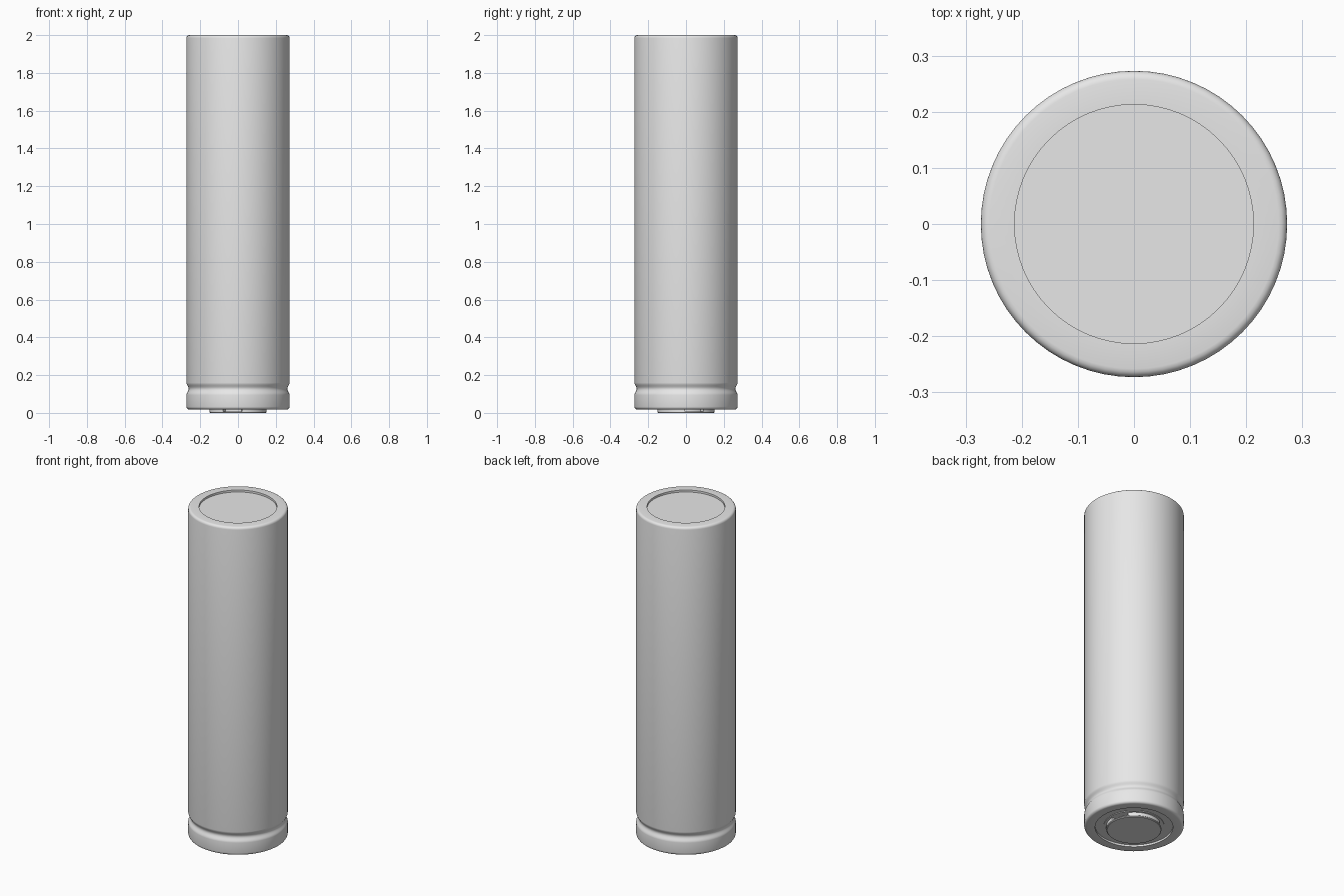
import bpy
import bmesh
from math import cos, sin, pi, radians

SEGMENTS = 64

cube = bpy.data.objects.get("Cube")
if cube:
    bpy.data.objects.remove(cube, do_unlink=True)

metal = bpy.data.materials.new("plain grey")
metal.use_nodes = True
metal.diffuse_color = (0.8, 0.8, 0.8, 1)
metal.node_tree.nodes["Principled BSDF"].inputs["Base Color"].default_value = (0.8, 0.8, 0.8, 1)


def finish(name, bm):
    bmesh.ops.recalc_face_normals(bm, faces=bm.faces)
    mesh = bpy.data.meshes.new(name)
    bm.to_mesh(mesh)
    bm.free()
    mesh.materials.append(metal)
    obj = bpy.data.objects.new(name, mesh)
    bpy.context.collection.objects.link(obj)
    bpy.ops.object.select_all(action="DESELECT")
    obj.select_set(True)
    bpy.context.view_layer.objects.active = obj
    bpy.ops.object.shade_smooth_by_angle(angle=radians(35))
    return obj


def lathe(name, profile):
    """Revolve (radius, z) points about the z axis."""
    bm = bmesh.new()
    verts = [bm.verts.new((r, 0, z)) for r, z in profile]
    edges = [bm.edges.new(pair) for pair in zip(verts, verts[1:])]
    bmesh.ops.spin(bm, geom=verts + edges, axis=(0, 0, 1), cent=(0, 0, 0),
                   angle=2 * pi, steps=SEGMENTS)
    bmesh.ops.remove_doubles(bm, verts=bm.verts, dist=0.0001)
    return finish(name, bm)


def sector(name, inner, outer, low, high, start, end, steps=14):
    """Solid ring segment between two angles."""
    bm = bmesh.new()
    angles = [start + (end - start) * i / steps for i in range(steps + 1)]
    outline = [(outer, a) for a in angles] + [(inner, a) for a in reversed(angles)]
    face = bm.faces.new([bm.verts.new((r * cos(a), r * sin(a), low)) for r, a in outline])
    grown = bmesh.ops.extrude_face_region(bm, geom=[face], use_keep_orig=True)["geom"]
    bmesh.ops.translate(bm, vec=(0, 0, high - low),
                        verts=[v for v in grown if isinstance(v, bmesh.types.BMVert)])
    return finish(name, bm)


def corner(r, z, size, start):
    """Quarter-round corner running anticlockwise in the (radius, z) plane."""
    return [(r + size * cos(start + i * pi / 8), z + size * sin(start + i * pi / 8))
            for i in range(5)]


# Cell body: rounded rims, crimp groove and shallow end recesses
R, RIM = 0.273, 0.015
groove = [(R - 0.006 * (1 - cos(2 * pi * i / 12)), 0.095 + 0.065 * i / 12) for i in range(13)]
lathe("cell_body",
      [(0, 0.03), (0.213, 0.03), (0.213, 0.018)]
      + corner(R - RIM, 0.018 + RIM, RIM, -pi / 2)
      + groove
      + corner(R - RIM, 2 - RIM, RIM, 0)
      + [(0.213, 2), (0.213, 1.988), (0, 1.988)])

# Raised terminal: base flange, inner core and end disc
lathe("terminal_flange", [(0, 0.031), (0.165, 0.031), (0.165, 0.026), (0, 0.026)])
lathe("terminal_core", [(0, 0.028), (0.125, 0.028), (0.125, 0.006), (0, 0.006)])
lathe("terminal_disc", [(0, 0.008), (0.15, 0.008), (0.15, 0.003), (0.147, 0), (0, 0)])

# Three legs leave vent slots between them
for i in range(3):
    middle = radians(78 + 120 * i)
    sector(f"terminal_leg_{i + 1}", 0.12, 0.152, 0.006, 0.028,
           middle - radians(40), middle + radians(40))
